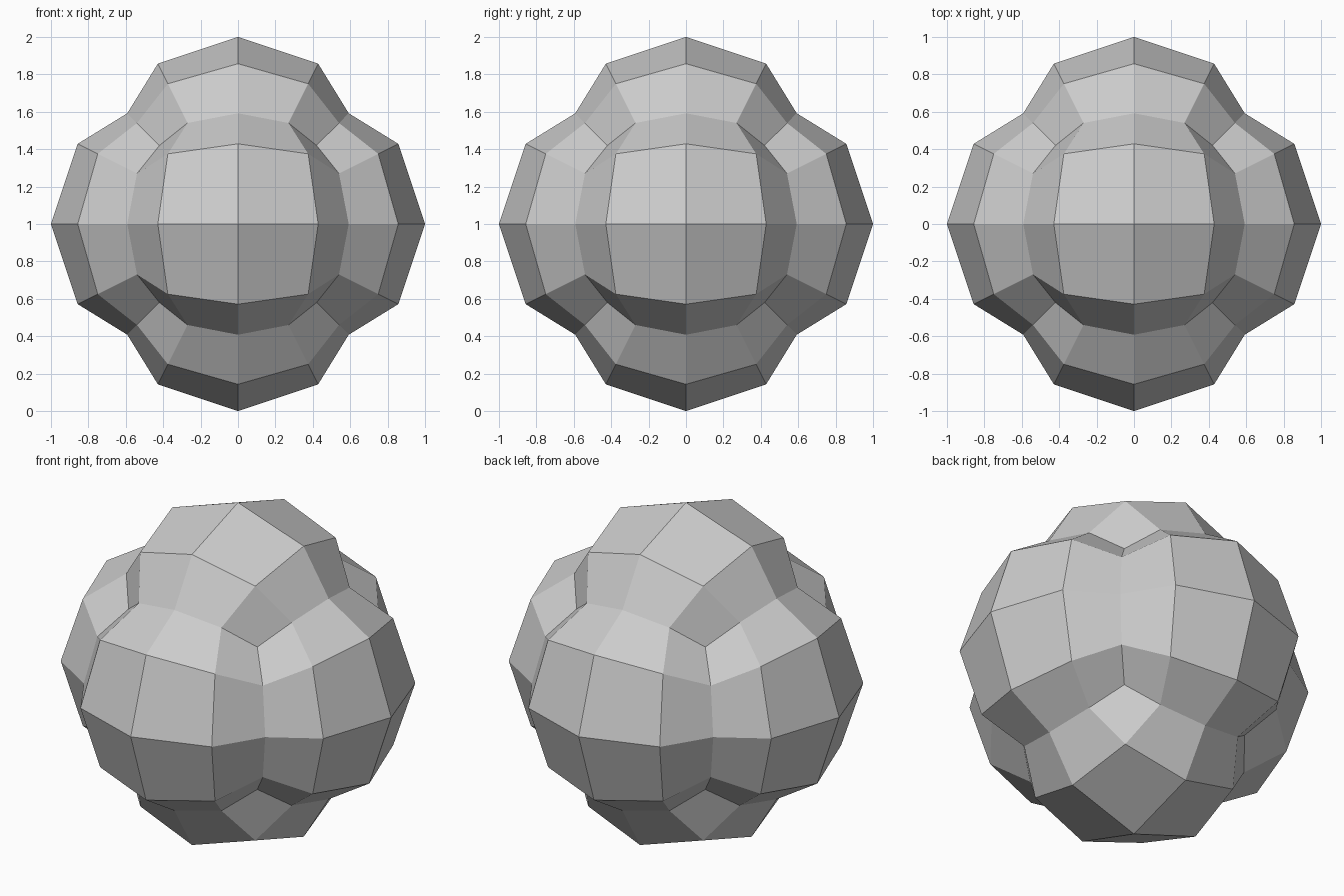
import bpy, bmesh

if "Cube" in bpy.data.objects:
    bpy.data.objects.remove(bpy.data.objects["Cube"])

# Scale for each kind of cube-grid point, keyed by its squared distance
# (face centre, inner side, inner corner, edge middle, edge quarter, cube corner)
SCALE = {1.0: 1.0, 1.25: 0.857, 1.5: 0.75, 2.0: 0.592, 2.25: 0.54, 3.0: 0.42}

# Cube with a 4 x 4 grid on every side
bm = bmesh.new()
bmesh.ops.create_cube(bm, size=2)
bmesh.ops.subdivide_edges(bm, edges=bm.edges[:], cuts=3, use_grid_fill=True)

# Pull the grid into six rounded bulges with sunken corners, resting on z = 0
for v in bm.verts:
    q = v.co.length_squared
    key = min(SCALE, key=lambda k: abs(k - q))
    v.co *= SCALE[key]
    v.co.z += 1
bmesh.ops.recalc_face_normals(bm, faces=bm.faces[:])

mesh = bpy.data.meshes.new("bulged_ball")
bm.to_mesh(mesh)
bm.free()
ball = bpy.data.objects.new("bulged_ball", mesh)
bpy.context.collection.objects.link(ball)
